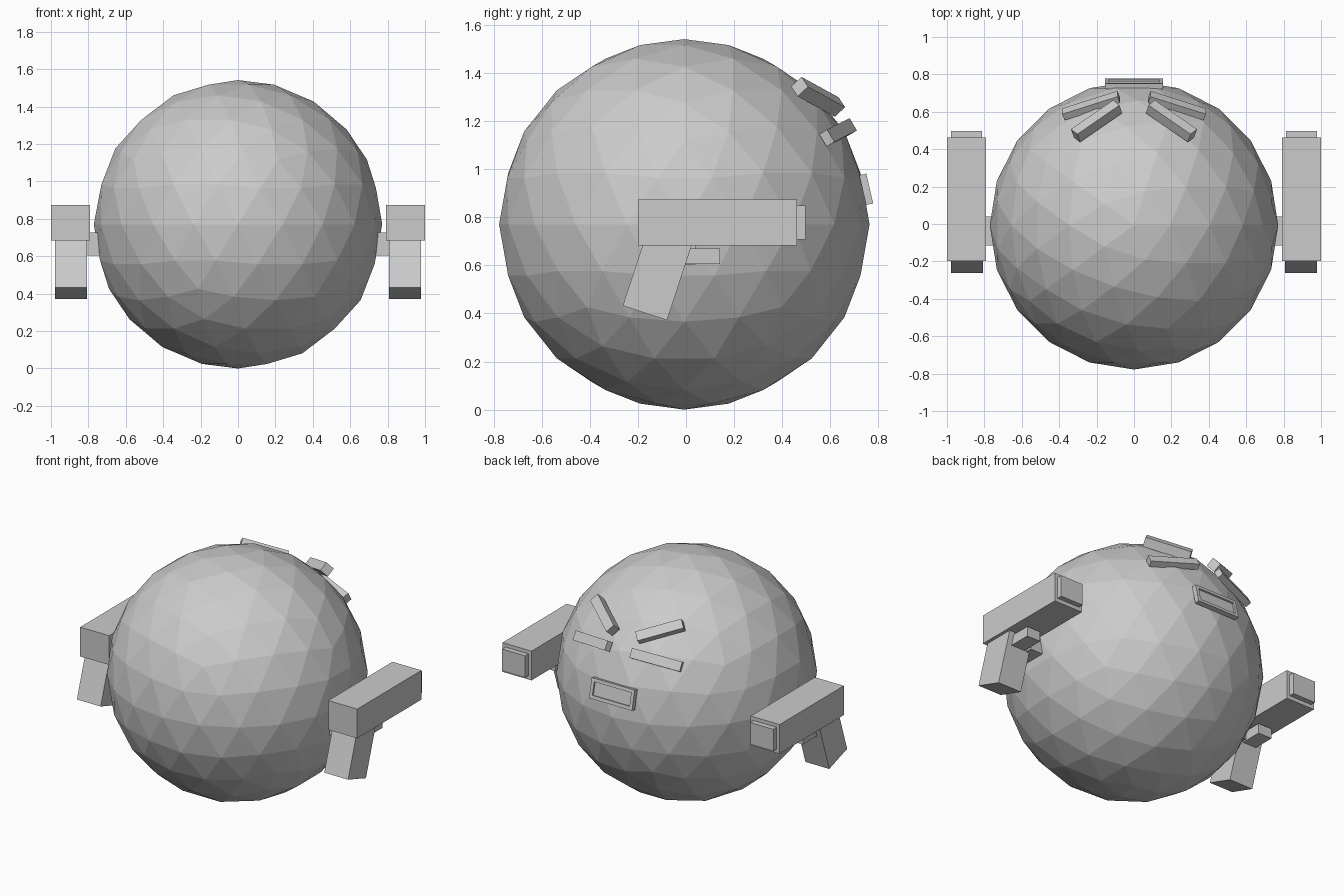
import bpy, bmesh, math
from mathutils import Vector, Matrix

if "Cube" in bpy.data.objects:
    bpy.data.objects.remove(bpy.data.objects["Cube"])

grey = bpy.data.materials.new("grey")
grey.diffuse_color = (0.6, 0.6, 0.6, 1)
grey.use_nodes = True
grey.node_tree.nodes["Principled BSDF"].inputs["Base Color"].default_value = grey.diffuse_color


def add(name, bm):
    me = bpy.data.meshes.new(name)
    bmesh.ops.recalc_face_normals(bm, faces=bm.faces)
    bm.to_mesh(me)
    bm.free()
    me.materials.append(grey)
    ob = bpy.data.objects.new(name, me)
    bpy.context.collection.objects.link(ob)
    return ob


def box(name, centre, size, along=(1, 0, 0), out=(0, 1, 0), recess=False):
    """Box with length along 'along', depth along 'out', height across both."""
    a = Vector(along).normalized()
    n = Vector(out)
    n = (n - a * n.dot(a)).normalized()
    h = a.cross(n)
    rot = Matrix((a, n, h)).transposed().to_4x4()
    bm = bmesh.new()
    bmesh.ops.create_cube(bm, size=1)
    bmesh.ops.scale(bm, vec=size, verts=bm.verts)
    if recess:
        bm.normal_update()
        face = [f for f in bm.faces if f.normal.y > 0.9]
        bmesh.ops.inset_region(bm, faces=face, thickness=0.03)
        bmesh.ops.translate(bm, verts=face[0].verts, vec=(0, 0, 0))
        bmesh.ops.inset_region(bm, faces=face, thickness=0.001, depth=-0.01)
    bm.transform(Matrix.Translation(centre) @ rot)
    return add(name, bm)


def span(name, x, y, z):
    """Axis-aligned box from its ranges."""
    r = (x, y, z)
    return box(name, [(a + b) / 2 for a, b in r], [abs(b - a) for a, b in r])


# faceted ball body
CENTRE = Vector((0, -0.007, 0.771))
bm = bmesh.new()
bmesh.ops.create_icosphere(bm, subdivisions=3, radius=0.771,
                           matrix=Matrix.Translation(CENTRE))
add("ball_body", bm)

# mouth plate with a shallow recess
t = math.radians(13)
box("mouth", (0, 0.75, 0.917), (0.31, 0.03, 0.127),
    out=(0, math.cos(t), math.sin(t)), recess=True)

for s, side in ((1, "right"), (-1, "left")):
    # eye and slanted brow
    eye = Vector((s * 0.23, 0.633, 1.154))
    box("eye_" + side, eye, (0.315, 0.04, 0.06),
        (s * 0.30, -0.095, -0.048), eye - CENTRE)
    brow = Vector((s * 0.20, 0.550, 1.302))
    box("brow_" + side, brow, (0.286, 0.06, 0.06),
        (s * 0.225, -0.155, 0.085), brow - CENTRE)

    # side blaster: barrel, muzzle, trigger, mount
    span("barrel_" + side, (s * 0.791, s * 1.0), (-0.199, 0.463), (0.683, 0.874))
    span("muzzle_" + side, (s * 0.813, s * 0.979), (0.45, 0.497), (0.708, 0.85))
    span("trigger_" + side, (s * 0.843, s * 0.943), (-0.02, 0.142), (0.606, 0.671))
    span("mount_" + side, (s * 0.68, s * 0.83), (-0.114, 0.04), (0.604, 0.727))
    # tilted grip, its top hidden inside the barrel
    up = Vector((0, 0.312, 0.95)).normalized()
    base = Vector((s * 0.893, -0.171, 0.402))
    box("grip_" + side, base + up * 0.18, (0.36, 0.194, 0.172),
        up, (0, 0.95, -0.312))
